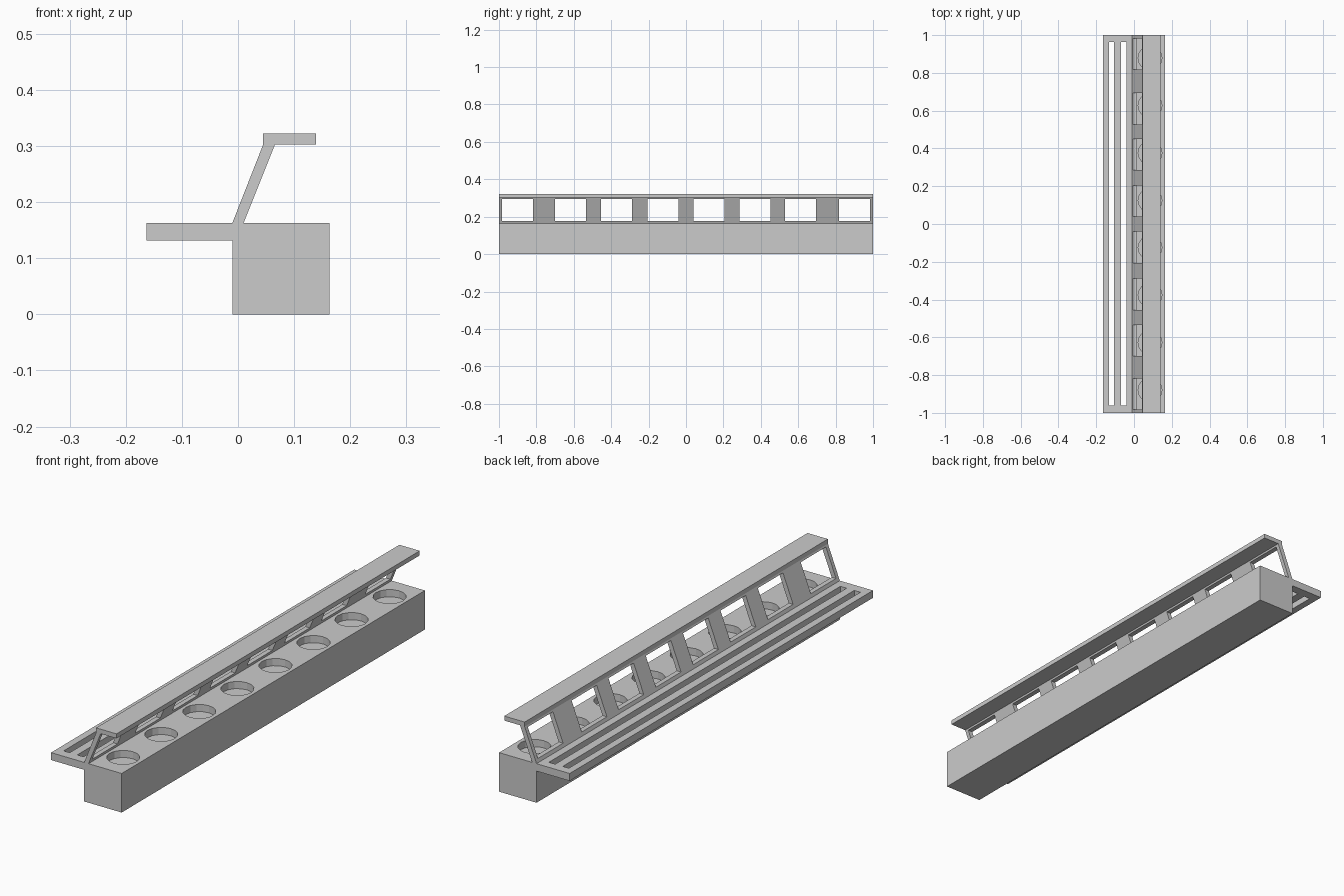
import bpy, bmesh
from mathutils import Matrix

if "Cube" in bpy.data.objects:
    bpy.data.objects.remove(bpy.data.objects["Cube"])


def finish(name, bm):
    bmesh.ops.recalc_face_normals(bm, faces=bm.faces)
    me = bpy.data.meshes.new(name)
    bm.to_mesh(me)
    bm.free()
    ob = bpy.data.objects.new(name, me)
    bpy.context.collection.objects.link(ob)
    return ob


def extrude_profile(name, pts, y0=-1.0, y1=1.0):
    # x/z profile swept along y
    bm = bmesh.new()
    face = bm.faces.new([bm.verts.new((x, y0, z)) for x, z in pts])
    out = bmesh.ops.extrude_face_region(bm, geom=[face])
    moved = [v for v in out["geom"] if isinstance(v, bmesh.types.BMVert)]
    bmesh.ops.translate(bm, verts=moved, vec=(0, y1 - y0, 0))
    return finish(name, bm)


def add_box(bm, x0, x1, y0, y1, z0, z1):
    m = Matrix.Translation(((x0 + x1) / 2, (y0 + y1) / 2, (z0 + z1) / 2))
    bmesh.ops.create_cube(bm, size=1, matrix=m @ Matrix.Diagonal((x1 - x0, y1 - y0, z1 - z0, 1)))


def cut(ob, bm):
    cutter = finish(ob.name + "_cutter", bm)
    cutter.hide_render = True
    mod = ob.modifiers.new("cut", "BOOLEAN")
    mod.operation = "DIFFERENCE"
    mod.solver = "EXACT"
    mod.object = cutter
    bpy.context.view_layer.objects.active = ob
    bpy.ops.object.modifier_apply(modifier=mod.name)
    bpy.data.objects.remove(cutter)


TOP = 0.163

# Main block with eight shallow round pockets
block = extrude_profile("main_block", [(-0.01, 0), (0.163, 0), (0.163, TOP), (-0.01, TOP)])
bm = bmesh.new()
depth = 0.03
for i in range(8):
    y = (i - 3.5) * 0.251
    bmesh.ops.create_cone(bm, cap_ends=True, segments=16, radius1=0.063, radius2=0.063,
                          depth=2 * depth, matrix=Matrix.Translation((0.085, y, TOP)))
cut(block, bm)

# Rear shelf with two long slots
shelf = extrude_profile("slotted_shelf", [(-0.163, 0.132), (-0.01, 0.132), (-0.01, TOP), (-0.163, TOP)])
bm = bmesh.new()
for x0, x1 in ((-0.133, -0.105), (-0.07, -0.041)):
    add_box(bm, x0, x1, -0.96, 0.963, 0.1, 0.2)
cut(shelf, bm)

# Leaning panel with eight windows
panel = extrude_profile("leaning_panel", [(-0.01, TOP), (0.01, TOP), (0.066, 0.303), (0.045, 0.303)])
bm = bmesh.new()
for y in (-0.9, -0.617, -0.371, -0.124, 0.122, 0.368, 0.611, 0.9):
    add_box(bm, -0.1, 0.2, y - 0.083, y + 0.083, 0.177, 0.296)
cut(panel, bm)

# Flat top ledge
extrude_profile("top_ledge", [(0.045, 0.303), (0.139, 0.303), (0.139, 0.322), (0.045, 0.322)])
